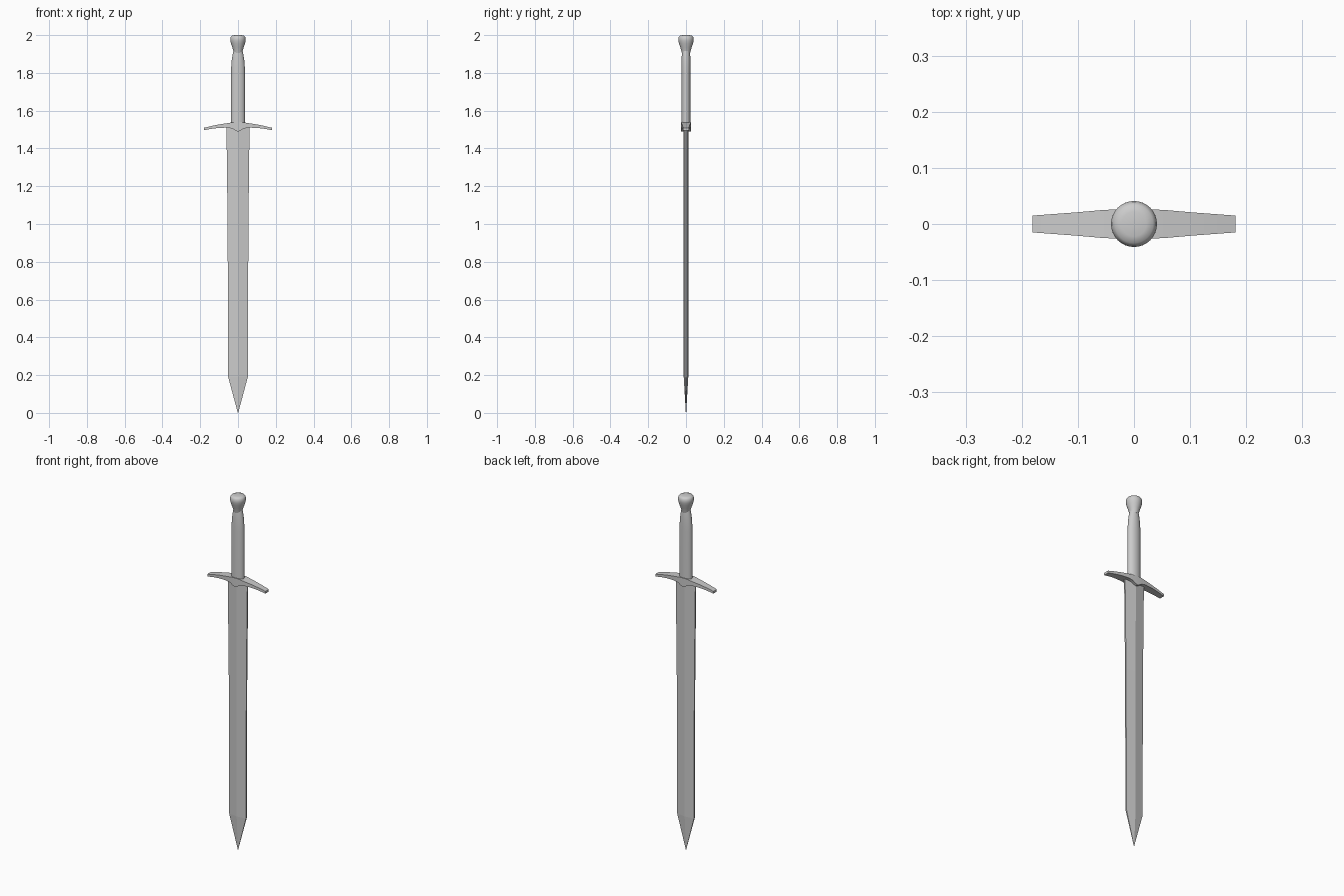
import bpy, bmesh, math

if "Cube" in bpy.data.objects:
    bpy.data.objects.remove(bpy.data.objects["Cube"])


def loft(name, rings, smooth=None):
    """Skin a list of equal-length rings of points and cap both ends."""
    bm = bmesh.new()
    vs = [[bm.verts.new(p) for p in r] for r in rings]
    n = len(rings[0])
    for a, b in zip(vs, vs[1:]):
        for i in range(n):
            j = (i + 1) % n
            bm.faces.new((a[i], a[j], b[j], b[i]))
    bm.faces.new(vs[0][::-1])
    bm.faces.new(vs[-1])
    bmesh.ops.remove_doubles(bm, verts=bm.verts, dist=1e-5)
    bmesh.ops.recalc_face_normals(bm, faces=bm.faces)
    me = bpy.data.meshes.new(name)
    bm.to_mesh(me)
    bm.free()
    ob = bpy.data.objects.new(name, me)
    bpy.context.collection.objects.link(ob)
    if smooth:
        bpy.ops.object.select_all(action='DESELECT')
        ob.select_set(True)
        bpy.context.view_layer.objects.active = ob
        bpy.ops.object.shade_smooth_by_angle(angle=math.radians(smooth))
    return ob


def ellipse(rx, ry, z, n=32):
    return [(rx * math.cos(2 * math.pi * i / n), ry * math.sin(2 * math.pi * i / n), z)
            for i in range(n)]


# Blade: flattened diamond section with a central ridge and narrow edges
def blade_ring(z, w, ridge, edge):
    return [(w, -edge, z), (w, edge, z), (0, ridge, z),
            (-w, edge, z), (-w, -edge, z), (0, -ridge, z)]


loft("blade", [blade_ring(*s) for s in [
    (0.0, 0.001, 0.001, 0.0005), (0.19, 0.052, 0.012, 0.004),
    (1.0, 0.055, 0.013, 0.004), (1.515, 0.061, 0.014, 0.004)]])

# Crossguard: drooping arms, pointed middle underneath; x, top z, bottom z, half depth
half = [(0.0, 1.54, 1.489, 0.027), (0.012, 1.54, 1.494, 0.027),
        (0.03, 1.538, 1.505, 0.026), (0.055, 1.534, 1.510, 0.025),
        (0.10, 1.527, 1.509, 0.021), (0.14, 1.519, 1.504, 0.018),
        (0.181, 1.509, 1.496, 0.015)]
stations = [(-x, t, b, d) for x, t, b, d in half[:0:-1]] + half
loft("crossguard", [[(x, -d, b), (x, d, b), (x, d, t), (x, -d, t)]
                    for x, t, b, d in stations], smooth=30)

# Grip: oval rod narrowing towards the pommel
loft("grip", [ellipse(*s) for s in [
    (0.037, 0.024, 1.52), (0.037, 0.024, 1.80), (0.036, 0.024, 1.83),
    (0.033, 0.0235, 1.87), (0.028, 0.022, 1.90), (0.024, 0.020, 1.92)]], smooth=40)

# Pommel: flared round knob with a softly domed top
loft("pommel", [ellipse(r, r, z) for r, z in [
    (0.022, 1.905), (0.024, 1.915), (0.030, 1.935), (0.037, 1.955), (0.0405, 1.970),
    (0.041, 1.979), (0.039, 1.989), (0.034, 1.996), (0.022, 1.999), (0.006, 2.0)]],
    smooth=50)
